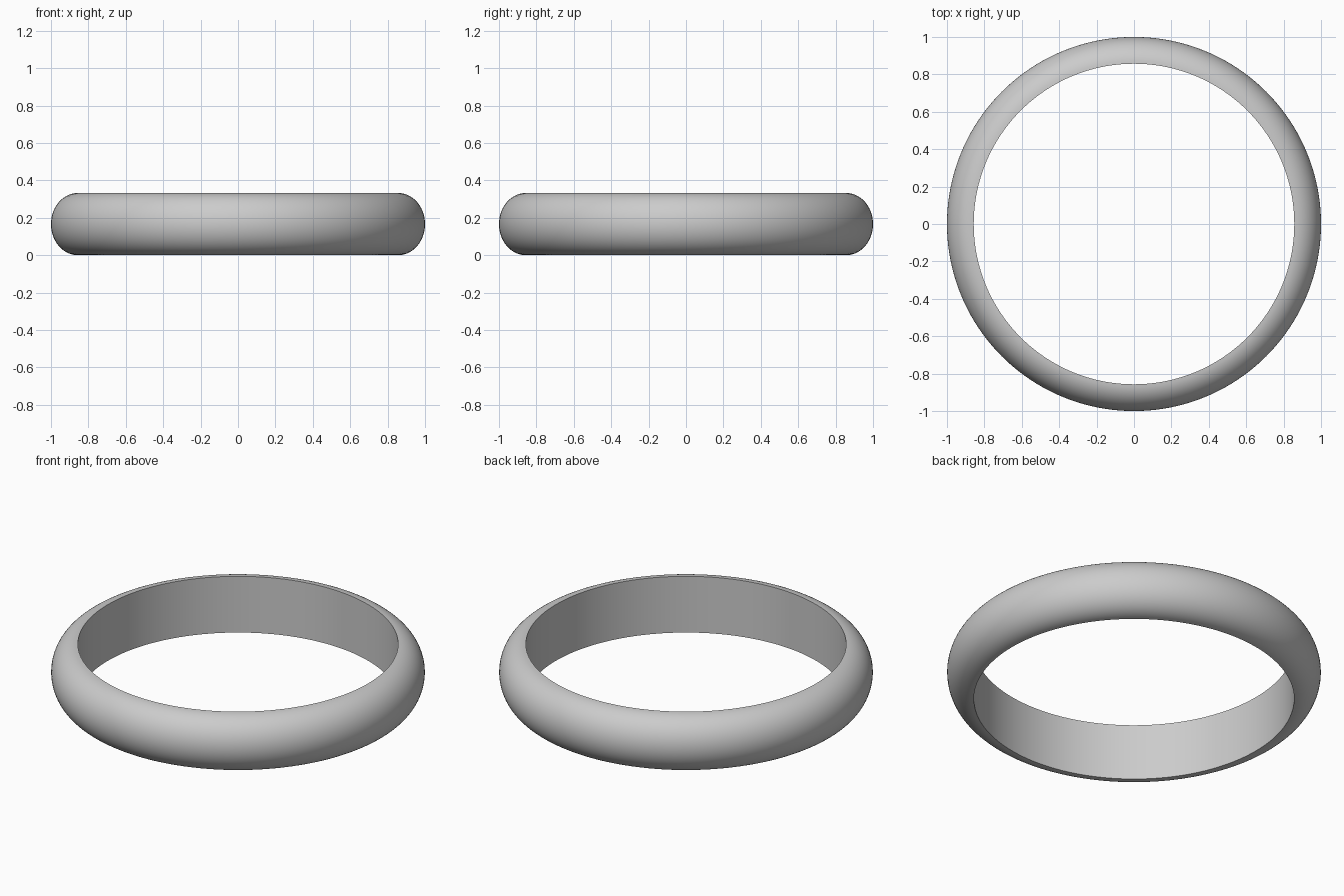
import bpy, bmesh
from math import sin, cos, pi, tau, radians

if "Cube" in bpy.data.objects:
    bpy.data.objects.remove(bpy.data.objects["Cube"])

OUTER, INNER, HEIGHT = 1.0, 0.857, 0.332
SEGMENTS, ARC = 160, 28

# D-shaped cross-section: half ellipse outside, straight wall inside
profile = []
for i in range(ARC + 1):
    a = -pi / 2 + pi * i / ARC
    profile.append((INNER + (OUTER - INNER) * cos(a), HEIGHT / 2 * (1 + sin(a))))

# Revolve the cross-section around z
bm = bmesh.new()
rings = [[bm.verts.new((r * cos(tau * s / SEGMENTS), r * sin(tau * s / SEGMENTS), z))
          for r, z in profile] for s in range(SEGMENTS)]
n = len(profile)
for s in range(SEGMENTS):
    here, following = rings[s], rings[(s + 1) % SEGMENTS]
    for i in range(n):
        j = (i + 1) % n
        bm.faces.new((here[i], following[i], following[j], here[j]))
bmesh.ops.recalc_face_normals(bm, faces=bm.faces)

mesh = bpy.data.meshes.new("ring_band")
bm.to_mesh(mesh)
bm.free()
band = bpy.data.objects.new("ring_band", mesh)
bpy.context.collection.objects.link(band)

# Smooth surfaces with crisp inner rims
bpy.context.view_layer.objects.active = band
band.select_set(True)
bpy.ops.object.shade_smooth_by_angle(angle=radians(35))
